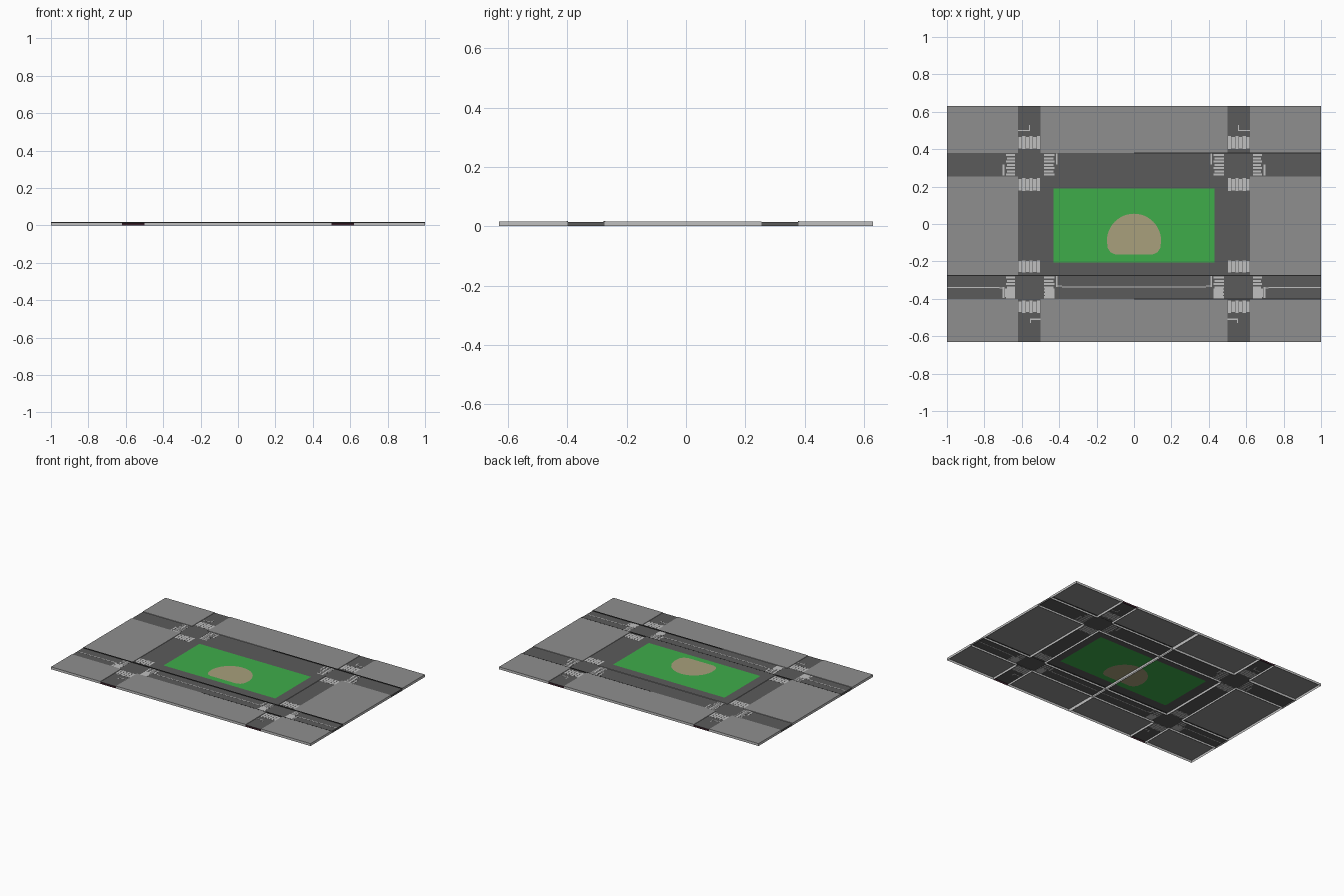
import bpy, bmesh, math

if "Cube" in bpy.data.objects:
    bpy.data.objects.remove(bpy.data.objects["Cube"])


def material(name, rgb):
    m = bpy.data.materials.new(name)
    lin = [(c / 255 / 12.92) if c < 11 else ((c / 255 + 0.055) / 1.055) ** 2.4 for c in rgb]
    m.diffuse_color = (*lin, 1)
    m.use_nodes = True
    m.node_tree.nodes["Principled BSDF"].inputs["Base Color"].default_value = m.diffuse_color
    return m


CONCRETE = material("concrete grey", (143, 143, 143))
ASPHALT = material("asphalt grey", (91, 91, 91))
PAINT = material("road paint", (192, 192, 192))
GRASS = material("grass green", (62, 172, 74))
DIRT = material("dirt tan", (168, 160, 124))
BLACK = material("gutter black", (38, 38, 38))
MAROON = material("dark maroon", (58, 32, 42))

HI, LO = 0.0165, 0.0135       # block tops and road tops
X1, X2, Y = 0.50, 0.62, 0.63  # road columns and outer edge
ROWS = ((0.255, 0.38), (-0.40, -0.275))  # road rows


class Part:
    """One mesh made of flat sheets, vertical walls and thin plates."""

    def __init__(self, name, *mats):
        self.name, self.mats, self.bm = name, mats, bmesh.new()

    def sheet(self, loops, z, m=0):
        edges = []
        for loop in loops:
            vs = [self.bm.verts.new((x, y, z)) for x, y in loop]
            edges += [self.bm.edges.new((vs[i - 1], vs[i])) for i in range(len(vs))]
        res = bmesh.ops.triangle_fill(self.bm, edges=edges, normal=(0, 0, 1))
        for f in res["geom"]:
            if isinstance(f, bmesh.types.BMFace):
                f.normal_update()
                if f.normal.z < 0:
                    f.normal_flip()
                f.material_index = m

    def wall(self, p, q, z, m=0):
        pts = ((*p, 0), (*q, 0), (*q, z), (*p, z))
        self.bm.faces.new([self.bm.verts.new(c) for c in pts]).material_index = m

    def plate(self, x0, x1, y0, y1, z0, z1):
        r = bmesh.ops.create_cube(self.bm, size=1)
        for v in r["verts"]:
            v.co = ((x0 + x1) / 2 + v.co.x * abs(x1 - x0),
                    (y0 + y1) / 2 + v.co.y * (y1 - y0), (z0 + z1) / 2 + v.co.z * (z1 - z0))

    def done(self):
        me = bpy.data.meshes.new(self.name)
        self.bm.to_mesh(me)
        self.bm.free()
        for m in self.mats:
            me.materials.append(m)
        bpy.context.collection.objects.link(bpy.data.objects.new(self.name, me))


def rect(x0, x1, y0, y1):
    return [(x0, y0), (x1, y0), (x1, y1), (x0, y1)]


def block(name, r, z, mats, holes=()):
    """Open-bottomed slab: top sheet plus four walls."""
    p = Part(name, *mats)
    p.sheet([r, *holes], z)
    for i in range(4):
        p.wall(r[i - 1], r[i], z, 1)
    p.done()


# Sidewalk blocks around the field
bands = ((ROWS[0][1], Y, "back"), (ROWS[1][1], ROWS[0][0], "middle"), (-Y, ROWS[1][0], "front"))
for y0, y1, row in bands:
    block(f"sidewalk_{row}_left", rect(-1, -X2, y0, y1), HI, (CONCRETE, PAINT))
    block(f"sidewalk_{row}_right", rect(X2, 1, y0, y1), HI, (CONCRETE, PAINT))
    if row != "middle":
        block(f"sidewalk_{row}_centre_left", rect(-X1, 0, y0, y1), HI, (CONCRETE, PAINT))
        block(f"sidewalk_{row}_centre_right", rect(0, X1, y0, y1), HI, (CONCRETE, PAINT))

# Central pavement with the grass set in, and the dirt set into the grass
lawn = rect(-0.43, 0.43, -0.205, 0.19)
block("park_pavement", rect(-X1, X1, ROWS[1][1], ROWS[0][0]), HI, (ASPHALT, PAINT), [lawn])
dirt = [(0.145 * math.cos(a), -0.09 + 0.145 * math.sin(a))
        for a in (math.pi * i / 24 for i in range(25))]
dirt += [(-0.14, -0.13), (-0.125, -0.152), (-0.10, -0.163),
         (0.10, -0.163), (0.125, -0.152), (0.14, -0.13)]
p = Part("grass_field", GRASS)
p.sheet([lawn, dirt], HI)
p.done()
p = Part("infield_dirt", DIRT)
p.sheet([dirt], HI)
p.done()

# Roads: two long columns, and row segments between them
p = Part("roads", ASPHALT, MAROON)
for s in (-1, 1):
    a, b = sorted((s * X1, s * X2))
    p.sheet([rect(a, b, -Y, Y)], LO)
    for y in (-Y, Y):
        p.wall((a, y), (b, y), LO, 1)
for y0, y1 in ROWS:
    for a, b in ((-1, -X2), (-X1, X1), (X2, 1)):
        p.sheet([rect(a, b, y0, y1)], LO)
    for x in (-1, 1):
        p.wall((x, y0), (x, y1), LO, 0)
p.done()

# Inner walls where the two halves of the base meet
p = Part("centre_seam_walls", PAINT)
for x in (-0.004, 0.004):
    for y0, y1, row in bands:
        p.wall((x, y0), (x, y1), HI - 0.001)
    for y0, y1 in ROWS:
        p.wall((x, y0), (x, y1), LO - 0.001)
p.done()

# Dark gutter lines along the road edges
p = Part("gutter_lines", BLACK)
for x0, y in ((0, 0.38), (-1, -0.275), (0, -0.40)):
    p.plate(x0, 1, y - 0.003, y + 0.003, LO, HI + 0.0004)
p.done()

# Painted markings, mirrored left and right; plates pass through the road sheet
p = Part("road_markings", PAINT)


def mark(x0, x1, y0, y1):
    for s in (-1, 1):
        p.plate(s * x0, s * x1, y0, y1, LO - 0.0006, LO + 0.0006)


crossings = ((0.40, 0.47), (0.176, 0.245), (-0.26, -0.195), (-0.475, -0.41))
for y0, y1 in crossings:
    for i in range(6):
        x = 0.503 + i * 0.0195
        d = 0.004 * (i % 2)
        mark(x, x + 0.0165, y0 + d, y1 - d)
for y0, y1 in ROWS:
    for i in range(7):
        y = y0 + 0.003 + i * 0.0175
        d = 0.006 * (i % 2)
        mark(0.425 + d, 0.48, y, y + 0.011)
        mark(0.635, 0.685 - d, y, y + 0.011)
    mid = (y0 + y1) / 2
    mark(0.408, 0.418, mid, y1 - 0.004)   # stop lines
    mark(0.692, 0.702, y0 + 0.004, mid)
mark(0.635, 0.69, -0.39, -0.345)
mark(0.425, 0.475, -0.39, -0.345)
mark(0.72, 1.0, -0.342, -0.336)           # lane lines on the front road
mark(0.0, 0.385, -0.339, -0.333)
mark(0.385, 0.408, -0.335, -0.329)
mark(0.70, 0.72, -0.345, -0.339)
mark(0.56, 0.62, 0.497, 0.503)            # small angled marks on the columns
mark(0.555, 0.561, 0.497, 0.528)
mark(0.50, 0.555, -0.512, -0.506)
mark(0.55, 0.556, -0.53, -0.506)
p.done()
